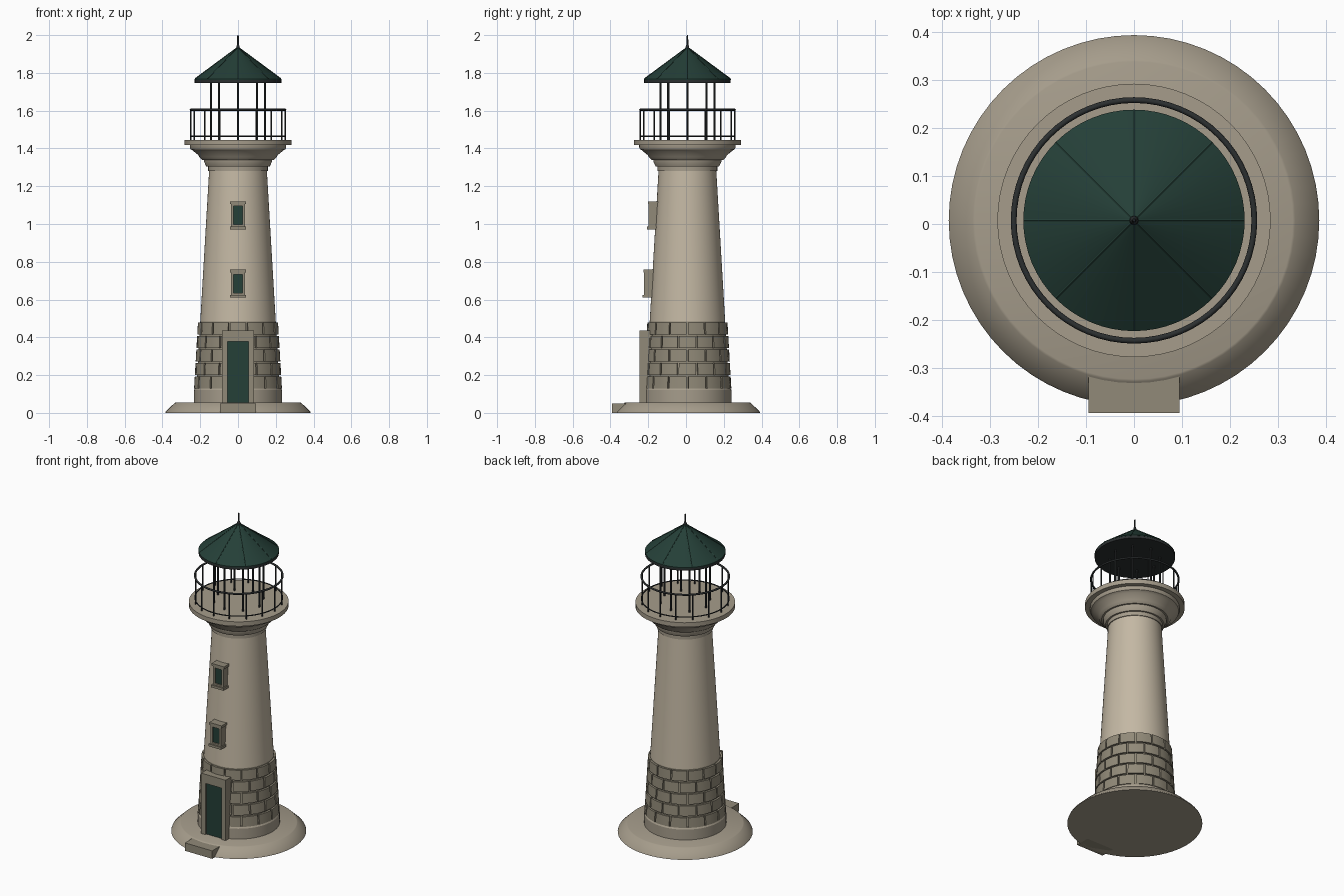
import bpy, bmesh, math
from mathutils import Vector

if "Cube" in bpy.data.objects:
    bpy.data.objects.remove(bpy.data.objects["Cube"])

CY = 0.0075  # tower axis sits slightly behind the origin, as the step sticks out in front


def material(name, rgb):
    m = bpy.data.materials.new(name)
    m.diffuse_color = (*rgb, 1)
    m.use_nodes = True
    m.node_tree.nodes["Principled BSDF"].inputs["Base Color"].default_value = m.diffuse_color
    return m


PLASTER = material("cream plaster", (0.55, 0.48, 0.37))
TRIM = material("sandstone trim", (0.38, 0.335, 0.26))
STONE = material("grey stone", (0.285, 0.255, 0.19))
GREEN = material("dark green", (0.018, 0.05, 0.039))
IRON = material("black iron", (0.025, 0.029, 0.03))


def finish(bm, name, mat, smooth=True):
    bmesh.ops.recalc_face_normals(bm, faces=bm.faces[:])
    me = bpy.data.meshes.new(name)
    bm.to_mesh(me)
    bm.free()
    ob = bpy.data.objects.new(name, me)
    bpy.context.collection.objects.link(ob)
    me.materials.append(mat)
    if smooth:
        bpy.ops.object.select_all(action='DESELECT')
        ob.select_set(True)
        bpy.context.view_layer.objects.active = ob
        bpy.ops.object.shade_smooth_by_angle(angle=math.radians(30))
    return ob


def lathe(name, profile, mat, n=64):
    """Solid of revolution about the tower axis from (radius, z) points."""
    bm = bmesh.new()
    rings = []
    for r, z in profile:
        rings.append([bm.verts.new((r * math.cos(2 * math.pi * i / n),
                                    CY + r * math.sin(2 * math.pi * i / n), z)) for i in range(n)])
    for a, b in zip(rings, rings[1:]):
        for i in range(n):
            j = (i + 1) % n
            bm.faces.new((a[i], a[j], b[j], b[i]))
    bm.faces.new(rings[0])
    bm.faces.new(rings[-1])
    return finish(bm, name, mat)


def add_box(bm, x0, x1, y0, y1, z0, z1):
    v = bmesh.ops.create_cube(bm, size=1)["verts"]
    for p in v:
        p.co = Vector(((x0 + x1) / 2 + p.co.x * (x1 - x0),
                       (y0 + y1) / 2 + p.co.y * (y1 - y0),
                       (z0 + z1) / 2 + p.co.z * (z1 - z0)))


def boxes(name, mat, *specs):
    bm = bmesh.new()
    for s in specs:
        add_box(bm, *s)
    return finish(bm, name, mat, False)


def add_rod(bm, a, b, r, sides=8):
    a, b = Vector(a), Vector(b)
    d = b - a
    v = bmesh.ops.create_cone(bm, cap_ends=True, segments=sides, radius1=r, radius2=r,
                              depth=d.length)["verts"]
    q = d.to_track_quat('Z', 'Y')
    for p in v:
        p.co = q @ p.co + (a + b) / 2


def polar(r, ang, z):
    return (r * math.cos(ang), CY + r * math.sin(ang), z)


def ring_of_posts(name, count, r, z0, z1, thick):
    bm = bmesh.new()
    for i in range(count):
        a = 2 * math.pi * i / count
        add_rod(bm, polar(r, a, z0), polar(r, a, z1), thick)
    return finish(bm, name, IRON)


def hoop(name, r, z, thick):
    bpy.ops.mesh.primitive_torus_add(location=(0, CY, z), major_radius=r, minor_radius=thick,
                                     major_segments=64, minor_segments=8)
    ob = bpy.context.object
    ob.name = name
    ob.data.materials.append(IRON)
    bpy.ops.object.shade_smooth_by_angle(angle=math.radians(50))


def tower_r(z):
    return 0.225 + (0.153 - 0.225) * (z - 0.055) / (1.28 - 0.055)


# Ground slab, plinth, stone core and plastered shaft
lathe("ground_slab", [(0.385, 0), (0.382, 0.008), (0.335, 0.053), (0.33, 0.055)], TRIM)
lathe("plinth", [(0.234, 0.05), (0.234, 0.12), (0.228, 0.13)], TRIM)
lathe("stone_core", [(tower_r(0.12), 0.12), (tower_r(0.485), 0.485)], STONE)
lathe("tower_shaft", [(tower_r(0.484), 0.484), (tower_r(1.3), 1.3)], PLASTER)

# Stone courses: curved blocks with staggered joints
bm = bmesh.new()
COUNT, ROWS, SEG, Z0, STEP = 14, 5, 4, 0.13, 0.0715
for row in range(ROWS):
    z0 = Z0 + row * STEP
    z1 = z0 + STEP - 0.01
    for k in range(COUNT):
        w = 2 * math.pi / COUNT
        start = (k + 0.5 * (row % 2)) * w + 0.02
        sections = []
        for s in range(SEG + 1):
            a = start + (w - 0.04) * s / SEG
            sections.append([bm.verts.new(polar(tower_r(z) + off, a, z))
                             for off, z in ((-0.01, z0), (0.012, z0), (0.012, z1), (-0.01, z1))])
        for p, q in zip(sections, sections[1:]):
            for i in range(4):
                j = (i + 1) % 4
                bm.faces.new((p[i], p[j], q[j], q[i]))
        bm.faces.new(sections[0])
        bm.faces.new(sections[-1])
finish(bm, "stone_blocks", STONE)

# Stepped cornice and gallery deck
lathe("neck_band", [(0.158, 1.28), (0.158, 1.305), (0.165, 1.305), (0.178, 1.33)], TRIM)
lathe("cornice", [(0.168, 1.305), (0.18, 1.33), (0.18, 1.34), (0.19, 1.34), (0.205, 1.355),
                  (0.21, 1.365), (0.235, 1.385), (0.24, 1.39), (0.25, 1.395), (0.255, 1.405),
                  (0.255, 1.42)], TRIM)
lathe("gallery_deck", [(0.284, 1.417), (0.284, 1.445)], TRIM)

# Door, its surround and the step
boxes("door_surround", STONE,
      (-0.085, -0.055, -0.245, -0.18, 0.05, 0.378),
      (0.055, 0.085, -0.245, -0.18, 0.05, 0.378),
      (-0.085, 0.085, -0.245, -0.17, 0.378, 0.435))
boxes("door", GREEN, (-0.055, 0.055, -0.234, -0.18, 0.05, 0.378))
boxes("door_step", STONE, (-0.095, 0.095, -0.3925, -0.3, 0, 0.05))

# Windows with frame, lintel and sill
for label, zb, yf in (("lower", 0.61, -0.222), ("upper", 0.972, -0.198)):
    yb = yf + 0.06
    boxes(label + "_window_frame", STONE,
          (-0.037, -0.023, yf, yb, zb + 0.015, zb + 0.133),
          (0.023, 0.037, yf, yb, zb + 0.015, zb + 0.133),
          (-0.023, 0.023, yf, yb, zb + 0.015, zb + 0.025),
          (-0.023, 0.023, yf, yb, zb + 0.123, zb + 0.133),
          (-0.043, 0.043, yf - 0.003, yb, zb + 0.133, zb + 0.148),
          (-0.043, 0.043, yf - 0.009, yb, zb, zb + 0.015))
    boxes(label + "_window_pane", GREEN,
          (-0.023, 0.023, yf + 0.008, yb, zb + 0.025, zb + 0.123))

# Gallery railing
ring_of_posts("railing_posts", 16, 0.25, 1.44, 1.605, 0.004)
hoop("top_rail", 0.25, 1.605, 0.006)
hoop("bottom_rail", 0.25, 1.465, 0.0035)

# Lantern posts
ring_of_posts("lantern_posts", 8, 0.143, 1.44, 1.755, 0.006)

# Roof with rim, ribs and finial
lathe("roof_rim", [(0.229, 1.747), (0.229, 1.765)], IRON)
lathe("roof", [(0.23, 1.762), (0.23, 1.767), (0.006, 1.932)], GREEN)
bm = bmesh.new()
for i in range(8):
    a = math.pi * i / 4
    add_rod(bm, polar(0.228, a, 1.768), polar(0.006, a, 1.932), 0.003, 6)
finish(bm, "roof_ribs", GREEN)
lathe("finial", [(0.01, 1.92), (0.009, 1.94), (0.005, 1.95), (0.004, 1.995), (0.002, 2.0)], IRON, 12)
